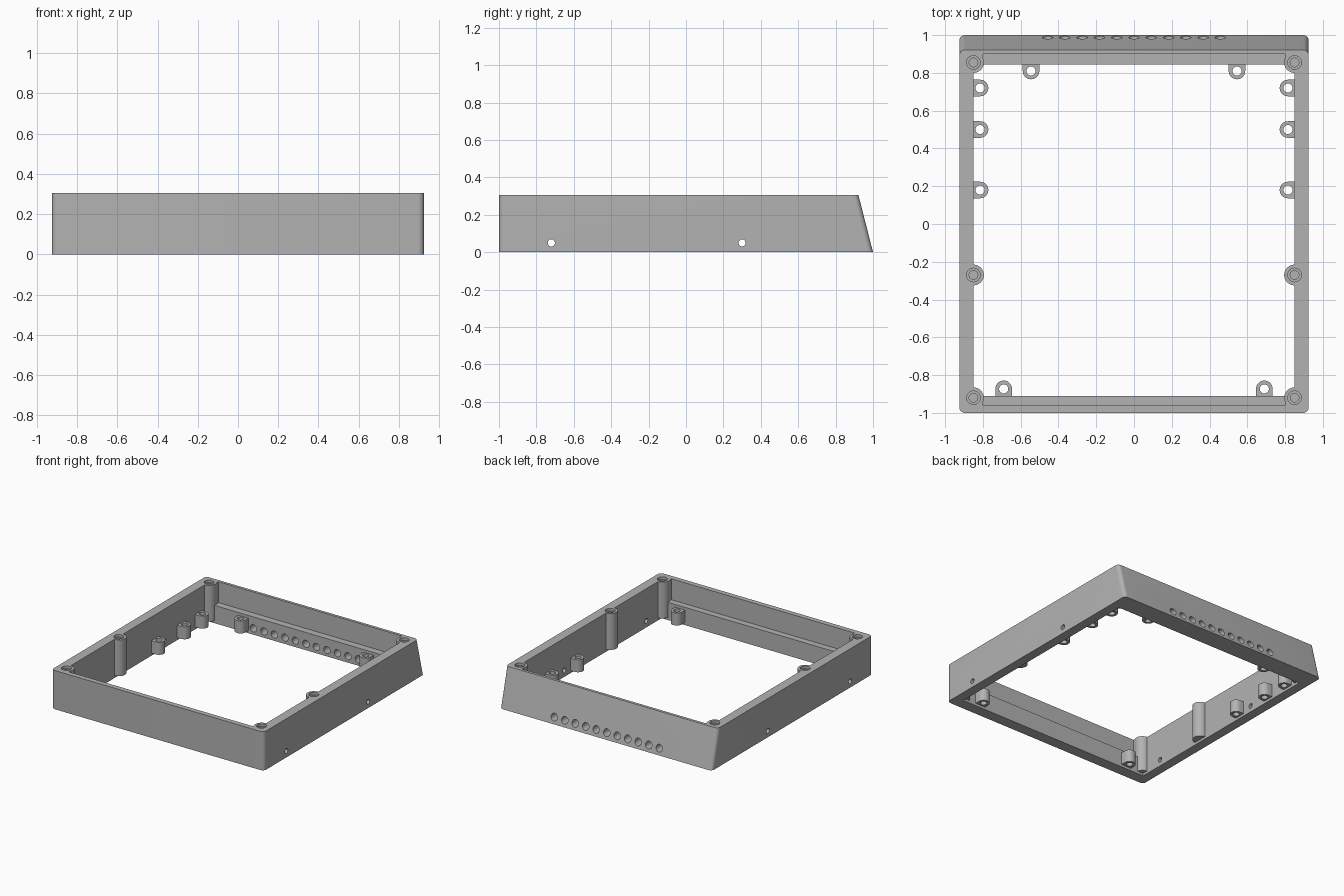
import bpy, bmesh, math
from mathutils import Matrix, Vector

if "Cube" in bpy.data.objects:
    bpy.data.objects.remove(bpy.data.objects["Cube"], do_unlink=True)

HEIGHT, LEDGE = 0.305, 0.14

grey = bpy.data.materials.new("Matte grey")
grey.use_nodes = True
grey.diffuse_color = (0.45, 0.45, 0.45, 1)
grey.node_tree.nodes["Principled BSDF"].inputs["Base Color"].default_value = (0.45, 0.45, 0.45, 1)


def make_object(name, bm):
    bmesh.ops.recalc_face_normals(bm, faces=bm.faces)
    mesh = bpy.data.meshes.new(name)
    bm.to_mesh(mesh)
    bm.free()
    mesh.materials.append(grey)
    ob = bpy.data.objects.new(name, mesh)
    bpy.context.collection.objects.link(ob)
    return ob


def loft(name, low, high, z0, z1):
    """Solid between two outlines with the same number of points."""
    bm = bmesh.new()
    a = [bm.verts.new((x, y, z0)) for x, y in low]
    b = [bm.verts.new((x, y, z1)) for x, y in high]
    bm.faces.new(a)
    bm.faces.new(b)
    for i in range(len(a)):
        j = (i + 1) % len(a)
        bm.faces.new((a[i], a[j], b[j], b[i]))
    return make_object(name, bm)


def rounded_rect(hx, y0, y1, r, steps=8):
    pts = []
    for k, (sx, sy) in enumerate(((1, 1), (-1, 1), (-1, -1), (1, -1))):
        cx, cy = sx * (hx - r), (y1 - r if sy > 0 else y0 + r)
        for i in range(steps + 1):
            t = (k + i / steps) * math.pi / 2
            pts.append((cx + r * math.cos(t), cy + r * math.sin(t)))
    return pts


def box(name, hx, y0, y1, z0, z1):
    outline = [(-hx, y0), (hx, y0), (hx, y1), (-hx, y1)]
    return loft(name, outline, outline, z0, z1)


def cylinders(name, centres, r, length, axis="Z"):
    """Several separate cylinders in one object, each centred on its point."""
    turn = {"Z": Matrix(), "X": Matrix.Rotation(math.pi / 2, 4, "Y"),
            "Y": Matrix.Rotation(math.pi / 2, 4, "X")}[axis]
    bm = bmesh.new()
    for c in centres:
        bmesh.ops.create_cone(bm, cap_ends=True, segments=32, radius1=r, radius2=r,
                              depth=length, matrix=Matrix.Translation(Vector(c)) @ turn)
    return make_object(name, bm)


def combine(target, tool, operation="DIFFERENCE"):
    """Boolean the tool into the target, then discard the tool."""
    mod = target.modifiers.new("Boolean", "BOOLEAN")
    mod.operation, mod.solver, mod.object = operation, "EXACT", tool
    bpy.context.view_layer.update()
    graph = bpy.context.evaluated_depsgraph_get()
    mesh = bpy.data.meshes.new_from_object(target.evaluated_get(graph))
    target.modifiers.clear()
    target.data = mesh
    bpy.data.objects.remove(tool, do_unlink=True)


def finish(ob):
    ob.data.materials.clear()
    ob.data.materials.append(grey)
    for p in ob.data.polygons:
        p.material_index = 0
    bpy.ops.object.select_all(action="DESELECT")
    ob.select_set(True)
    bpy.context.view_layer.objects.active = ob
    bpy.ops.object.shade_smooth_by_angle(angle=math.radians(30))


# Outer frame with a sloping back wall, open through the middle
frame = loft("enclosure_frame", rounded_rect(0.925, -1, 1, 0.03),
             rounded_rect(0.925, -1, 0.922, 0.03), 0, HEIGHT)
combine(frame, box("opening_cutter", 0.85, -0.91, 0.845, -0.1, 0.5))

# Ledges: the front and back walls are thinner above mid height
combine(frame, box("ledge_cutter", 0.8, -0.96, 0.9, LEDGE, 0.5))

# Screw posts at the corners and along the sides
posts = [(s * 0.85, y) for s in (-1, 1) for y in (-0.92, -0.27, 0.855)]
combine(frame, cylinders("post_bodies", [(x, y, (HEIGHT + 0.02) / 2) for x, y in posts],
                         0.055, HEIGHT - 0.02), "UNION")
combine(frame, cylinders("counterbore_cutter", [(x, y, HEIGHT) for x, y in posts], 0.036, 0.04))
combine(frame, cylinders("screw_hole_cutter", [(x, y, HEIGHT) for x, y in posts], 0.023, 0.3))

# Row of vent holes through the back wall
vents = [(i * 0.0915, 0.92, 0.05) for i in range(-5, 6)]
combine(frame, cylinders("vent_cutter", vents, 0.028, 0.3, "Y"))

# Small cross holes through both side walls
combine(frame, cylinders("side_hole_cutter", [(s * 0.89, y, 0.05) for s in (-1, 1)
                         for y in (-0.72, 0.3)], 0.019, 0.2, "X"))
finish(frame)


def standoff(name, x, y, direction, reach):
    """Round-nosed standoff; direction is the angle of its nose."""
    r = 0.044
    pts = [(-reach, -r)]
    pts += [(r * math.cos(t), r * math.sin(t))
            for t in (math.pi * (i / 16 - 0.5) for i in range(17))]
    pts.append((-reach, r))
    c, s = math.cos(direction), math.sin(direction)
    outline = [(x + c * u - s * v, y + s * u + c * v) for u, v in pts]
    ob = loft(name, outline, outline, 0.02, 0.118)
    combine(ob, cylinders("bore_cutter", [(x, y, 0.07)], 0.024, 0.3))
    finish(ob)


# Standoffs on the side, back and front walls, mirrored left and right
for sign, side in ((1, "left"), (-1, "right")):
    inward = math.pi if sign > 0 else 0
    for y, place in ((0.72, "rear"), (0.5, "middle"), (0.18, "forward")):
        standoff(f"{side}_{place}_standoff", sign * 0.815, y, inward, 0.04)
    standoff(f"{side}_back_wall_standoff", sign * 0.545, 0.81, -math.pi / 2, 0.04)
    standoff(f"{side}_front_wall_standoff", sign * 0.69, -0.873, math.pi / 2, 0.042)
